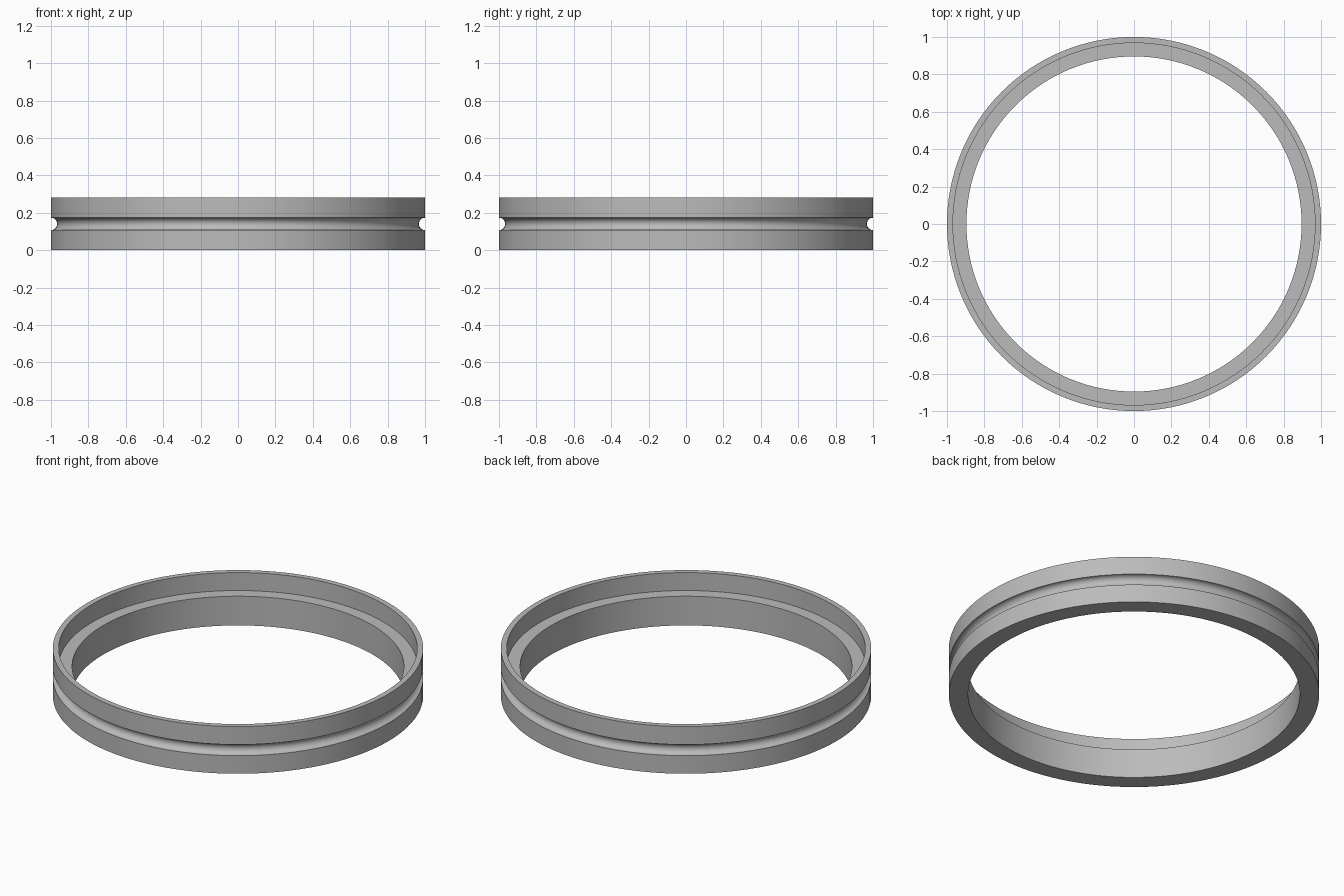
import bpy, bmesh
from math import sin, cos, pi

cube = bpy.data.objects.get("Cube")
if cube:
    bpy.data.objects.remove(cube, do_unlink=True)

SEGMENTS = 128
HEIGHT, LEDGE = 0.281, 0.174
OUTER, RIM, BORE = 1.0, 0.968, 0.896
GROOVE_R, GROOVE_STEPS = 0.033, 12

grey = bpy.data.materials.new("plain grey")
grey.use_nodes = True
colour = (0.5, 0.5, 0.5, 1)
grey.diffuse_color = colour
grey.node_tree.nodes["Principled BSDF"].inputs["Base Color"].default_value = colour

# Cross-section: outer wall with a half-round groove, thin rim, inner ledge, bore
groove = [(OUTER - GROOVE_R * sin(pi * i / GROOVE_STEPS),
           HEIGHT / 2 - GROOVE_R * cos(pi * i / GROOVE_STEPS))
          for i in range(GROOVE_STEPS + 1)]
profile = [(OUTER, 0), *groove, (OUTER, HEIGHT), (RIM, HEIGHT),
           (RIM, LEDGE), (BORE, LEDGE), (BORE, 0)]

# Sweep the cross-section into a closed ring
bm = bmesh.new()
rings = []
for s in range(SEGMENTS):
    a = 2 * pi * s / SEGMENTS
    rings.append([bm.verts.new((r * cos(a), r * sin(a), z)) for r, z in profile])
for s in range(SEGMENTS):
    here, there = rings[s], rings[(s + 1) % SEGMENTS]
    for i in range(len(profile)):
        j = (i + 1) % len(profile)
        bm.faces.new((here[i], there[i], there[j], here[j]))
bmesh.ops.recalc_face_normals(bm, faces=bm.faces)

mesh = bpy.data.meshes.new("grooved_ring")
bm.to_mesh(mesh)
bm.free()
mesh.materials.append(grey)
ring = bpy.data.objects.new("grooved_ring", mesh)
bpy.context.collection.objects.link(ring)

# Smooth curved walls, sharp rims
bpy.ops.object.select_all(action="DESELECT")
ring.select_set(True)
bpy.context.view_layer.objects.active = ring
bpy.ops.object.shade_smooth_by_angle(angle=pi / 6)
